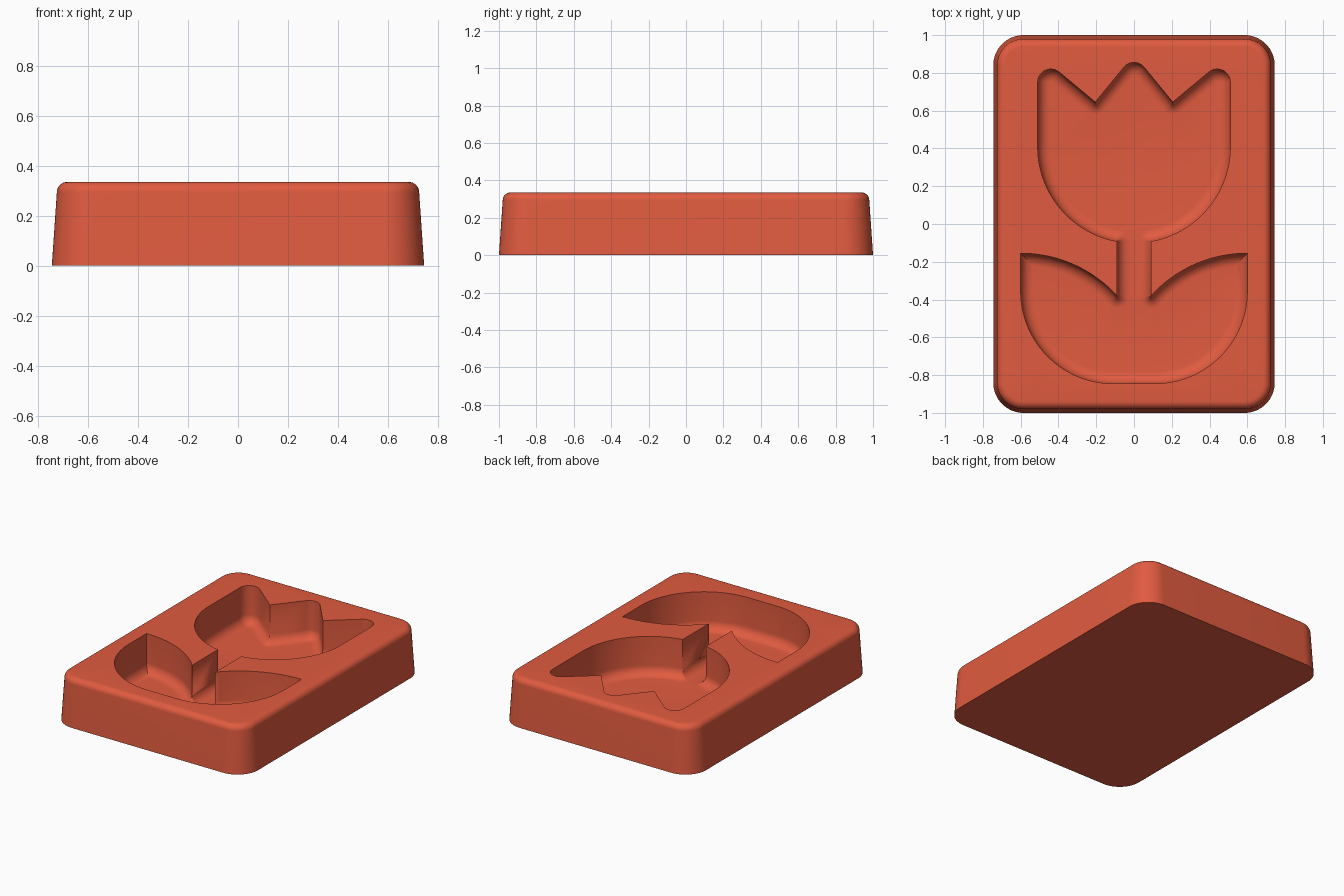
import bpy, bmesh
from math import sin, cos, acos, degrees, radians, pi, sqrt
from mathutils import Vector

if "Cube" in bpy.data.objects:
    bpy.data.objects.remove(bpy.data.objects["Cube"])

HEIGHT, FLOOR = 0.335, 0.067
FILLET = 0.066
STEPS = 8


def arc(cx, cy, r, a0, a1, n):
    """Points on a circular arc, angles in degrees."""
    angles = [radians(a0 + (a1 - a0) * i / n) for i in range(n + 1)]
    return [Vector((cx + r * cos(a), cy + r * sin(a))) for a in angles]


def rounded_rect(inset, corner):
    """Outline of the block, shrunk by inset."""
    hx, hy = 0.745 - inset - corner, 1.0 - inset - corner
    pts = []
    for k, (sx, sy) in enumerate([(1, 1), (-1, 1), (-1, -1), (1, -1)]):
        pts += arc(sx * hx, sy * hy, corner, 90 * k, 90 * k + 90, 16)
    return pts


def tulip_outline():
    """Counter-clockwise flower outline: right half, then its mirror image."""
    stem = 0.09
    half = arc(0.11, -0.355, 0.49, -90, 0, 28)                      # leaf base
    half += arc(0.6, LEAF_Y, LEAF_R, 90, degrees(acos((stem - 0.6) / LEAF_R)), 24)
    half += arc(0, 0.41, 0.51, -degrees(acos(stem / 0.51)), 0, 28)  # cup
    half += arc(0.44, 0.75, 0.07, 0, 130, 14)                       # side petal
    half.append(Vector((0.205, 0.645)))                             # notch
    half += arc(0, 0.785, 0.07, 40, 90, 7)                          # middle petal
    return half + [Vector((-p.x, p.y)) for p in reversed(half[:-1])]


LEAF_Y, LEAF_R = -0.845, 0.69


def corner_normals(pts):
    """Pair each point with an inward offset; fan out at inward-pointing corners."""
    out = []
    for i, p in enumerate(pts):
        d0 = (p - pts[i - 1]).normalized()
        d1 = (pts[(i + 1) % len(pts)] - p).normalized()
        n0, n1 = Vector((-d0.y, d0.x)), Vector((-d1.y, d1.x))
        turn = d0.cross(d1)
        if turn < -0.3:
            out += [(p, n0.slerp(n1, k / 10)) for k in range(11)]
        else:
            m = (n0 + n1).normalized()
            out.append((p, m / max(m.dot(n0), 0.3)))
    return out


def offset_outline(pairs, d):
    """Move the flower outline inward by d, keeping the leaf tips crisp."""
    tip_x = 0.6 - d
    tip_y = LEAF_Y + sqrt((LEAF_R - d) ** 2 - d ** 2)
    pts = []
    for p, n in pairs:
        q = p + n * d
        if abs(q.x) > tip_x - 0.002 and q.y > -0.34:
            q = Vector((tip_x if q.x > 0 else -tip_x, tip_y))
        pts.append(q)
    return pts


def loft(bm, rings):
    """Skin a stack of (points, z) rings; return the vertex loops."""
    loops = [[bm.verts.new((p.x, p.y, z)) for p in pts] for pts, z in rings]
    for a, b in zip(loops, loops[1:]):
        for i in range(len(a)):
            j = (i + 1) % len(a)
            bm.faces.new((a[i], a[j], b[j], b[i]))
    return loops


bm = bmesh.new()

# Tapered block with a rounded upper edge
EDGE, TAPER = 0.042, 0.02
block = [(rounded_rect(0, 0.16), 0)]
for i in range(STEPS + 1):
    a = pi / 2 * i / STEPS
    inset = TAPER + EDGE * (1 - cos(a))
    block.append((rounded_rect(inset, 0.16 - inset), HEIGHT - EDGE * (1 - sin(a))))
loft(bm, block)

# Flower hollow: upright wall running into a rounded foot
pairs = corner_normals(tulip_outline())
hollow = [(offset_outline(pairs, 0), HEIGHT)]
for i in range(STEPS + 1):
    a = pi / 2 * i / STEPS
    hollow.append((offset_outline(pairs, FILLET * (1 - cos(a))),
                   FLOOR + FILLET * (1 - sin(a))))
loft(bm, hollow)

# Close the top face, hollow floor and underside
bmesh.ops.remove_doubles(bm, verts=bm.verts, dist=0.0004)
for z in (0, FLOOR, HEIGHT):
    rim = [e for e in bm.edges if e.is_boundary
           and all(abs(v.co.z - z) < 0.001 for v in e.verts)]
    bmesh.ops.triangle_fill(bm, edges=rim, use_beauty=True, use_dissolve=False)
bmesh.ops.recalc_face_normals(bm, faces=bm.faces)

mesh = bpy.data.meshes.new("flower_mould")
bm.to_mesh(mesh)
bm.free()
mould = bpy.data.objects.new("flower_mould", mesh)
bpy.context.collection.objects.link(mould)

# Single brick red colour
RED = (0.75, 0.105, 0.05, 1)
mat = bpy.data.materials.new("brick_red")
mat.use_nodes = True
mat.diffuse_color = RED
mat.node_tree.nodes["Principled BSDF"].inputs["Base Color"].default_value = RED
mesh.materials.append(mat)

bpy.context.view_layer.objects.active = mould
mould.select_set(True)
bpy.ops.object.shade_smooth_by_angle(angle=radians(35))
